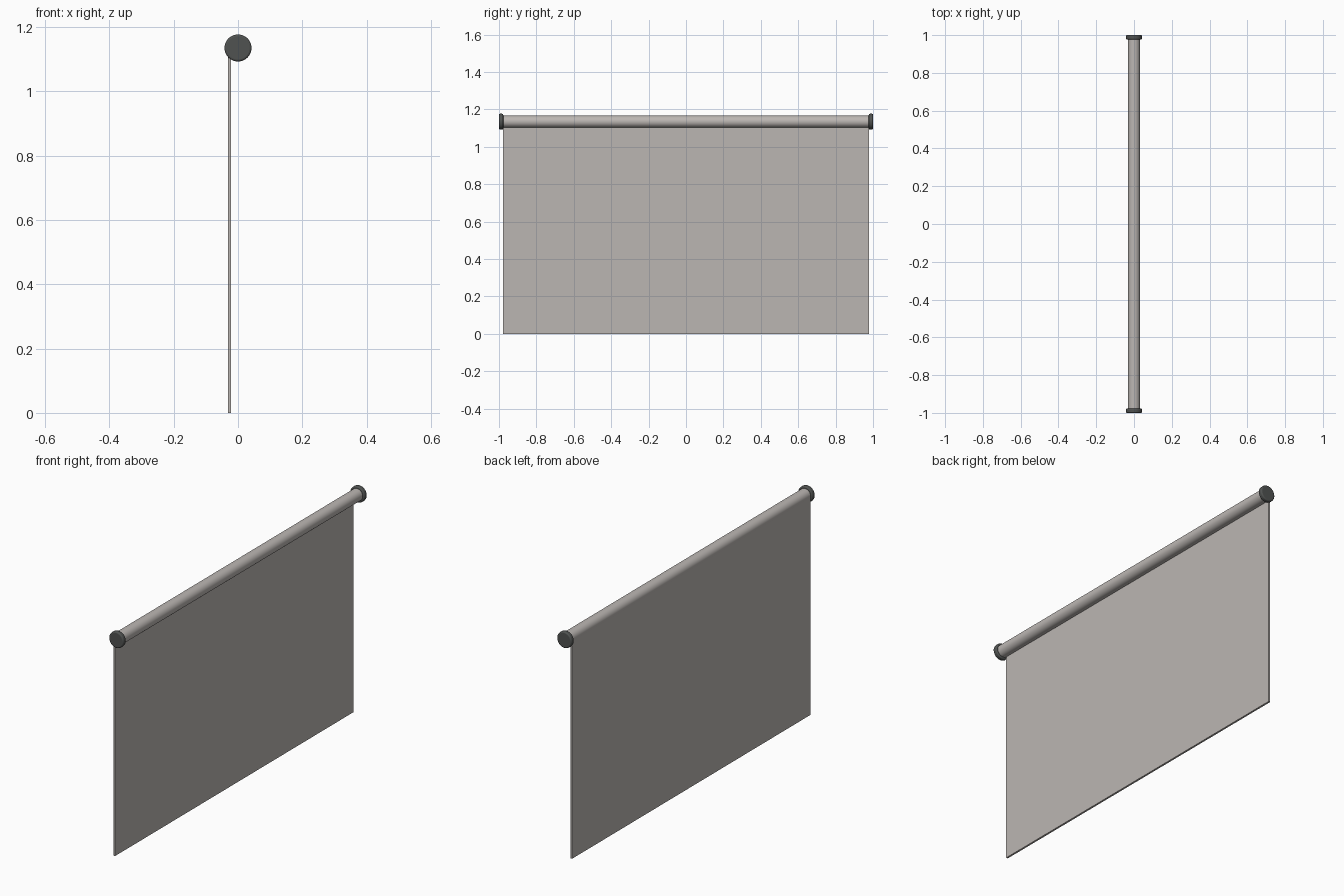
import bpy, math

if "Cube" in bpy.data.objects:
    bpy.data.objects.remove(bpy.data.objects["Cube"])

AXIS_Z = 1.135      # height of the roller axis
TUBE_R = 0.032
CAP_R = 0.042
HALF = 1.0          # half of overall length
CAP_T = 0.023


def material(name, rgb):
    m = bpy.data.materials.new(name)
    m.diffuse_color = (*rgb, 1)
    m.use_nodes = True
    m.node_tree.nodes["Principled BSDF"].inputs["Base Color"].default_value = m.diffuse_color
    return m


def finish(obj, name, mat, bevel=0, segments=3):
    obj.name = name
    obj.data.materials.append(mat)
    if bevel:
        b = obj.modifiers.new("soft_edge", 'BEVEL')
        b.width, b.segments, b.limit_method = bevel, segments, 'ANGLE'
        b.angle_limit = math.radians(40)
    return obj


def rod(name, radius, length, y, mat, bevel=0):
    bpy.ops.mesh.primitive_cylinder_add(vertices=48, radius=radius, depth=length,
                                        location=(0, y, AXIS_Z),
                                        rotation=(math.pi / 2, 0, 0))
    obj = finish(bpy.context.object, name, mat, bevel)
    bpy.ops.object.shade_smooth_by_angle(angle=math.radians(35))
    return obj


fabric = material("fabric", (0.50, 0.47, 0.45))
dark = material("dark_plastic", (0.08, 0.085, 0.082))

# Roller tube between the end caps
rod("roller_tube", TUBE_R, 2 * (HALF - CAP_T) + 0.01, 0, fabric)

# Rounded end caps
for side, label in ((-1, "front"), (1, "back")):
    rod(label + "_end_cap", CAP_R, CAP_T, side * (HALF - CAP_T / 2), dark, 0.006)

# Hanging sheet, tangent to the -x side of the roller
x0, x1 = -0.031, -0.021
bpy.ops.mesh.primitive_cube_add(size=1, location=((x0 + x1) / 2, 0, AXIS_Z / 2))
sheet = bpy.context.object
sheet.scale = (x1 - x0, 2 * 0.978, AXIS_Z)
bpy.ops.object.transform_apply(location=False, rotation=False, scale=True)
finish(sheet, "hanging_sheet", fabric)
